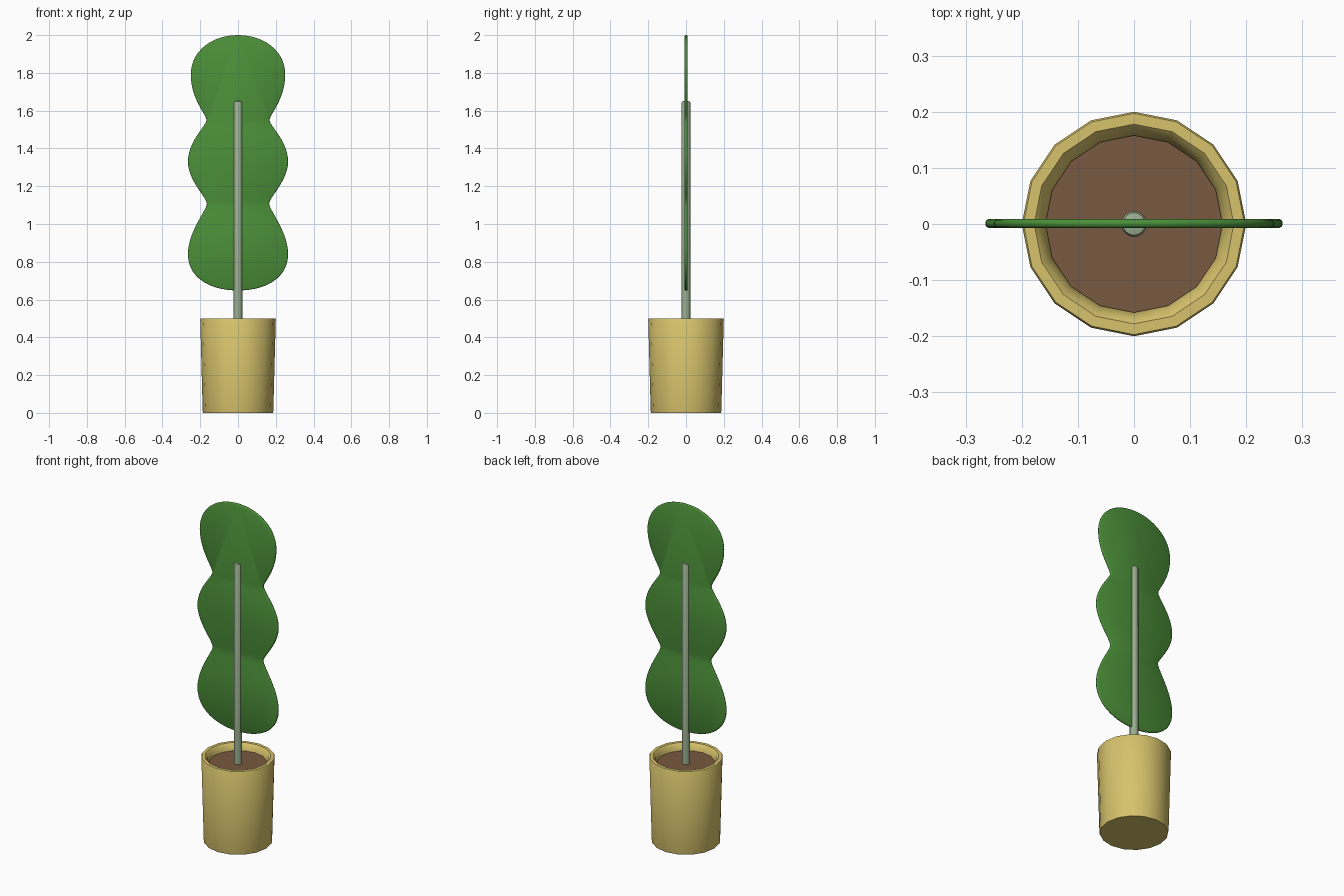
import bpy, bmesh, math
from mathutils import Vector
from mathutils.geometry import interpolate_bezier

if "Cube" in bpy.data.objects:
    bpy.data.objects.remove(bpy.data.objects["Cube"])


def material(name, rgb):
    m = bpy.data.materials.new(name)
    m.diffuse_color = (*rgb, 1)
    m.use_nodes = True
    m.node_tree.nodes["Principled BSDF"].inputs["Base Color"].default_value = m.diffuse_color
    return m


POT = material("pale_clay", (0.68, 0.545, 0.15))
SOIL = material("brown_soil", (0.19, 0.1, 0.052))
STEM = material("grey_green_stem", (0.33, 0.43, 0.28))
LEAF = material("leaf_green", (0.07, 0.275, 0.04))


def skin(name, rings, mat, angle=40):
    """Bridge a list of closed rings and cap both ends."""
    bm = bmesh.new()
    loops = [[bm.verts.new(p) for p in ring] for ring in rings]
    n = len(loops[0])
    for a, b in zip(loops, loops[1:]):
        for i in range(n):
            j = (i + 1) % n
            bm.faces.new((a[i], a[j], b[j], b[i]))
    bm.faces.new(loops[0][::-1])
    bm.faces.new(loops[-1])
    bmesh.ops.recalc_face_normals(bm, faces=bm.faces)
    mesh = bpy.data.meshes.new(name)
    bm.to_mesh(mesh)
    bm.free()
    ob = bpy.data.objects.new(name, mesh)
    mesh.materials.append(mat)
    bpy.context.collection.objects.link(ob)
    bpy.ops.object.select_all(action='DESELECT')
    ob.select_set(True)
    bpy.context.view_layer.objects.active = ob
    bpy.ops.object.shade_smooth_by_angle(angle=math.radians(angle))
    return ob


def lathe(name, profile, sides, mat):
    rings = [[(r * math.cos(math.tau * i / sides), r * math.sin(math.tau * i / sides), z)
              for i in range(sides)] for r, z in profile]
    return skin(name, rings, mat)


# Pot with a thick rim and recessed floor
lathe("pot", [(0.185, 0), (0.187, 0.01), (0.2, 0.495), (0.197, 0.5), (0.178, 0.5),
              (0.168, 0.49), (0.158, 0.455), (0.157, 0.44)], 16, POT)
# Soil disc
lathe("soil", [(0.158, 0.445), (0.158, 0.46)], 16, SOIL)
# Stem with a softened tip
lathe("stem", [(0.023, 0.45), (0.023, 1.642), (0.02, 1.648), (0.014, 1.65)], 16, STEM)

# Leaf: right half outline as (point, handle in, handle out), then mirrored
knots = [((0, 2.0), (0, 2.0), (0.14, 2.0)),
         ((0.25, 1.79), (0.25, 1.915), (0.25, 1.66)),
         ((0.167, 1.55), (0.167, 1.58), (0.167, 1.52)),
         ((0.265, 1.33), (0.265, 1.44), (0.265, 1.23)),
         ((0.165, 1.108), (0.165, 1.14), (0.165, 1.075)),
         ((0.265, 0.84), (0.265, 0.96), (0.265, 0.71)),
         ((0, 0.648), (0.14, 0.648), (0, 0.648))]
half = []
for a, b in zip(knots, knots[1:]):
    pts = interpolate_bezier(*[Vector(p) for p in (a[0], a[2], b[1], b[0])], 15)
    half += [p.to_2d() for p in pts[:-1]]
half.append(Vector(knots[-1][0]))
outline = half + [Vector((-p.x, p.y)) for p in half[-2:0:-1]]


def leaf_ring(inset, y):
    n = len(outline)
    ring = []
    for i, p in enumerate(outline):
        t = (outline[(i + 1) % n] - outline[i - 1]).normalized()
        q = p + Vector((t.y, -t.x)) * inset
        ring.append((q.x, y, q.y))
    return ring


# Rounded edge around the flat blade
steps = [(0.006, -0.007), (0.002, -0.005), (0, -0.001),
         (0, 0.003), (0.002, 0.007), (0.006, 0.009)]
skin("leaf", [leaf_ring(d, y) for d, y in steps], LEAF, 60)
